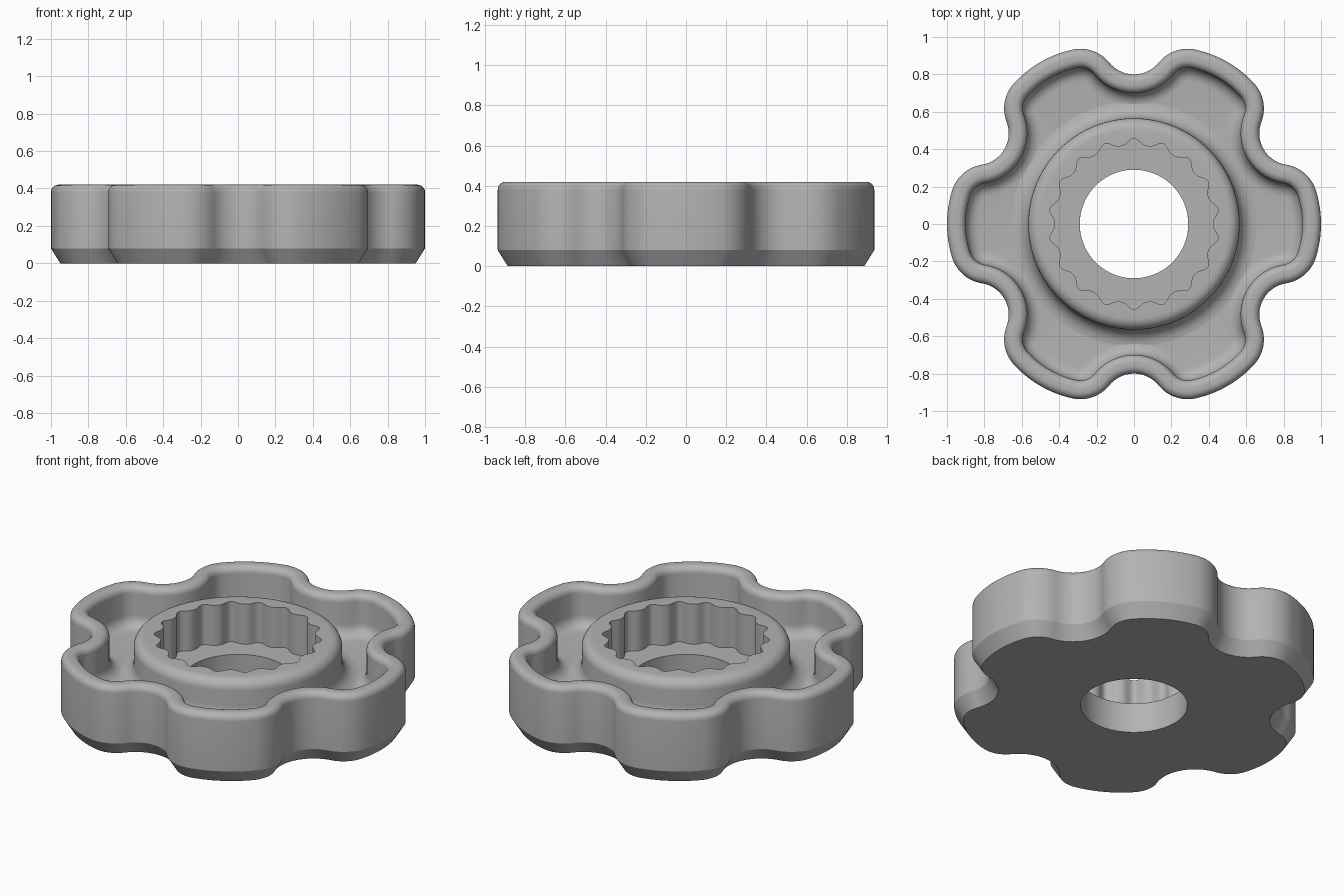
import bpy, bmesh, math
from mathutils import Vector

cube = bpy.data.objects.get("Cube")
if cube:
    bpy.data.objects.remove(cube, do_unlink=True)

HEIGHT, FLOOR, WALL, BORE = 0.42, 0.18, 0.10, 0.29
LOBES, TEETH = 6, 18

grey = bpy.data.materials.new("satin_grey")
grey.use_nodes = True
colour = (0.45, 0.45, 0.45, 1)
grey.diffuse_color = colour
grey.node_tree.nodes["Principled BSDF"].inputs["Base Color"].default_value = colour


def polar(angle, radius=1.0):
    return Vector((math.cos(angle), math.sin(angle)))* radius


def quarter(cx, cz, r, start, end, steps=6):
    """Points of a rounded corner in a (distance, height) profile."""
    angles = [math.radians(start + (end - start) * i / steps) for i in range(steps + 1)]
    return [(cx + r * math.cos(a), cz + r * math.sin(a)) for a in angles]


def lobed_outline():
    """Points and outward normals of the wavy rim, made of tangent arcs."""
    tip_r, corner_r, notch_r = 0.6, 0.2, 0.17
    half_angle = math.pi / LOBES
    tip = Vector((1 - tip_r, 0))
    notch = polar(half_angle, 0.8 + notch_r)
    # corner arc touches both the lobe tip arc and the notch arc
    gap = notch - tip
    p, q = tip_r - corner_r, corner_r + notch_r
    opening = math.acos((p * p + gap.length_squared - q * q) / (2 * p * gap.length))
    a = math.atan2(gap.y, gap.x) - opening
    corner = tip + polar(a, p)
    b = math.atan2(notch.y - corner.y, notch.x - corner.x)
    half = []
    for centre, r, start, end, steps in ((tip, tip_r, 0, a, 6),
                                         (corner, corner_r, a, b, 12),
                                         (notch, -notch_r, b, half_angle, 10)):
        for i in range(steps):
            n = polar(start + (end - start) * i / steps)
            half.append((centre + n * r, n))
    half.append((polar(half_angle, 0.8), polar(half_angle)))
    flip = [(Vector((v.x, -v.y)), Vector((n.x, -n.y))) for v, n in half[1:-1]]
    sector = flip[::-1] + half
    outline = []
    for k in range(LOBES):
        c, s = math.cos(2 * half_angle * k), math.sin(2 * half_angle * k)
        outline += [tuple(Vector((c * w.x - s * w.y, s * w.x + c * w.y)) for w in pair)
                    for pair in sector]
    return outline


def loft(name, rings):
    """Skin a list of closed rings with equal point counts."""
    bm = bmesh.new()
    loops = [[bm.verts.new(p) for p in ring] for ring in rings]
    for low, high in zip(loops, loops[1:]):
        n = len(low)
        for i in range(n):
            j = (i + 1) % n
            bm.faces.new((low[i], low[j], high[j], high[i]))
    mesh = bpy.data.meshes.new(name)
    bm.to_mesh(mesh)
    bm.free()
    mesh.materials.append(grey)
    obj = bpy.data.objects.new(name, mesh)
    bpy.context.collection.objects.link(obj)
    bpy.ops.object.select_all(action="DESELECT")
    obj.select_set(True)
    bpy.context.view_layer.objects.active = obj
    bpy.ops.object.shade_smooth_by_angle(angle=math.radians(30))
    return obj


# Lobed shell: underside, chamfer, outer wall, rounded rim, pocket wall, floor
outline = lobed_outline()


def inset(d, z):
    return [(v.x - n.x * d, v.y - n.y * d, z) for v, n in outline]


def circle_under_outline(r, z):
    return [(*(v.normalized() * r), z) for v, n in outline]


edge, fillet = 0.04, 0.07
profile = [(0.05, 0), (0, 0.08)]
profile += quarter(edge, HEIGHT - edge, edge, 180, 90)
profile += quarter(WALL - edge, HEIGHT - edge, edge, 90, 0)
profile += quarter(WALL + fillet, FLOOR + fillet, fillet, 180, 270)
rings = [circle_under_outline(BORE, 0)]
rings += [inset(d, z) for d, z in profile]
rings.append(circle_under_outline(0.5, FLOOR))
loft("lobed_shell", rings)

# Hub: floor fillet, round wall, rounded top, splined socket, shelf, bore
steps = TEETH * 20
turn = [2 * math.pi * i / steps for i in range(steps)]


def circle(r, z):
    return [(*polar(a, r), z) for a in turn]


def spline_ring(z):
    wave = [(0.5 - 0.5 * math.cos(TEETH * a)) ** 1.4 for a in turn]
    return [(*polar(a, 0.422 + 0.034 * w), z) for a, w in zip(turn, wave)]


hub_r, foot, top = 0.565, 0.09, 0.06
profile = quarter(hub_r + foot, FLOOR + foot, foot, 270, 180)
profile += quarter(hub_r - top, HEIGHT - top, top, 0, 90)
rings = [circle(r, z) for r, z in profile]
rings += [spline_ring(HEIGHT), spline_ring(FLOOR), circle(BORE, FLOOR), circle(BORE, 0)]
loft("splined_hub", rings)
